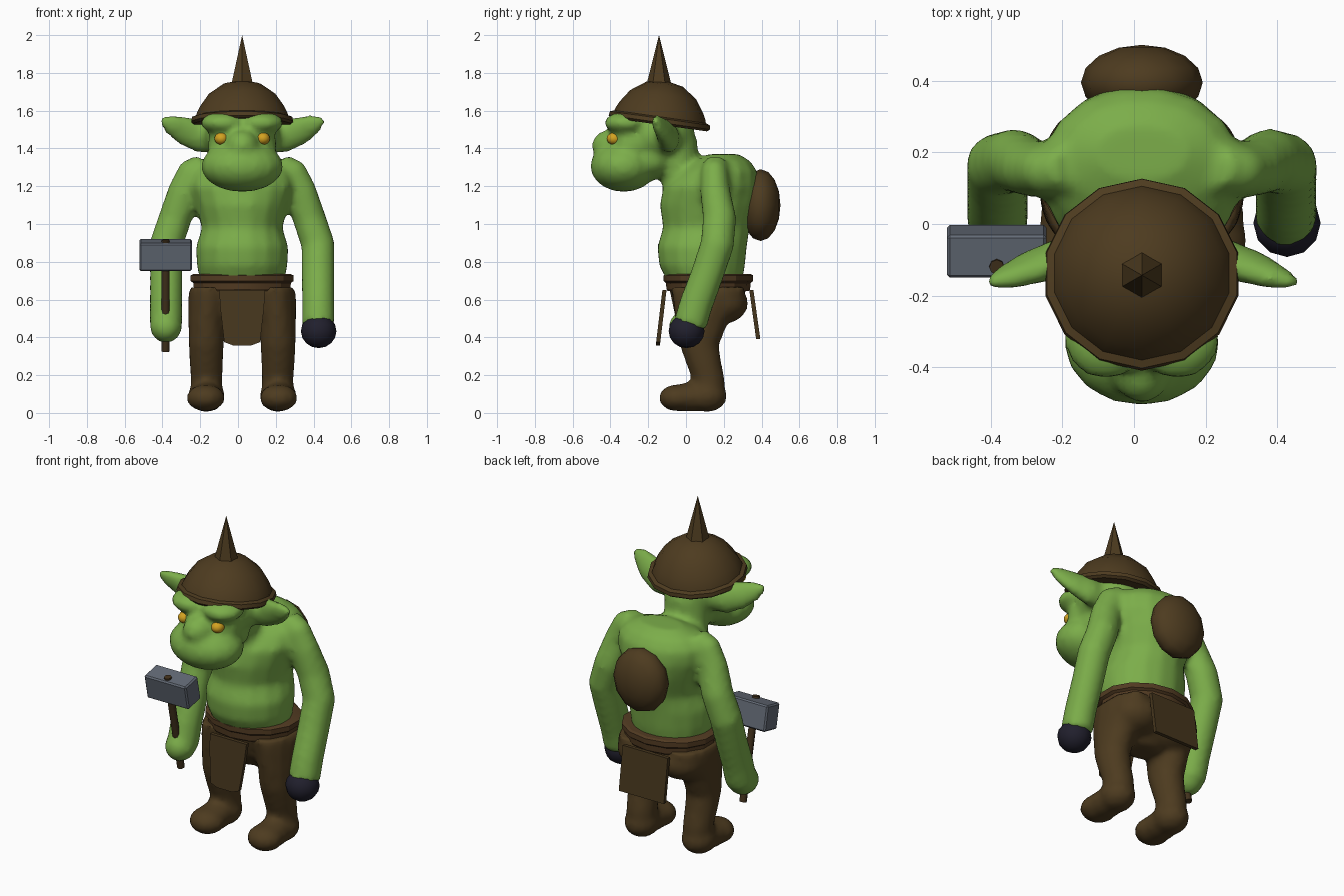
import bpy, bmesh
from math import sin, cos, pi, radians
from mathutils import Vector, Matrix

if "Cube" in bpy.data.objects:
    bpy.data.objects.remove(bpy.data.objects["Cube"])

AXIS_X = 0.022  # body symmetry plane


def material(name, rgb):
    m = bpy.data.materials.new(name)
    m.use_nodes = True
    m.diffuse_color = (*rgb, 1)
    bsdf = next(n for n in m.node_tree.nodes if n.type == 'BSDF_PRINCIPLED')
    bsdf.inputs["Base Color"].default_value = (*rgb, 1)
    return m


GREEN = material("green skin", (0.20, 0.42, 0.068))
BROWN = material("brown leather", (0.075, 0.044, 0.014))
BELT = material("belt leather", (0.085, 0.044, 0.016))
FLAP = material("dark cloth", (0.06, 0.036, 0.012))
STEEL = material("grey steel", (0.125, 0.145, 0.18))
BLACK = material("black glove", (0.015, 0.014, 0.026))
YELLOW = material("yellow eye", (0.65, 0.36, 0.015))
WOOD = material("dark wood", (0.055, 0.032, 0.012))


def finish(name, bm, mat, angle=40, voxel=0):
    """Turn a bmesh into an object, optionally fusing its shapes into one skin."""
    bmesh.ops.translate(bm, verts=bm.verts, vec=(AXIS_X, 0, 0))
    bmesh.ops.recalc_face_normals(bm, faces=bm.faces)
    me = bpy.data.meshes.new(name)
    bm.to_mesh(me)
    bm.free()
    me.materials.append(mat)
    ob = bpy.data.objects.new(name, me)
    bpy.context.collection.objects.link(ob)
    bpy.ops.object.select_all(action='DESELECT')
    ob.select_set(True)
    bpy.context.view_layer.objects.active = ob
    if voxel:
        fuse = ob.modifiers.new("fuse", 'REMESH')
        fuse.mode = 'VOXEL'
        fuse.voxel_size = voxel
        relax = ob.modifiers.new("relax", 'SMOOTH')
        relax.factor = 0.5
        relax.iterations = 5
        for m in ("fuse", "relax"):
            bpy.ops.object.modifier_apply(modifier=m)
    bpy.ops.object.shade_smooth_by_angle(angle=radians(angle))
    return ob


def ball(bm, centre, radii, segments=16, rings=10, turn=None):
    mat = Matrix.Translation(centre) @ Matrix.Diagonal((*radii, 1))
    if turn:
        mat = mat @ turn
    bmesh.ops.create_uvsphere(bm, u_segments=segments, v_segments=rings, radius=1, matrix=mat)


def loft(bm, rings, sides=16, side=1, follow=False, phase=0.5):
    """Skin elliptical rings (x, y, z, rx, ry); follow turns them along the path."""
    pts = [Vector(r[:3]) for r in rings]
    loops = []
    for i, (x, y, z, rx, ry) in enumerate(rings):
        t = pts[min(i + 1, len(pts) - 1)] - pts[max(i - 1, 0)]
        q = Vector((0, 0, 1)).rotation_difference(t)
        loop = []
        for k in range(sides):
            a = 2 * pi * (k + phase) / sides
            v = Vector((rx * cos(a), ry * sin(a), 0))
            if follow:
                v.rotate(q)
            v += pts[i]
            v.x *= side
            loop.append(bm.verts.new(v))
        loops.append(loop)
    for a, b in zip(loops, loops[1:]):
        for k in range(sides):
            n = (k + 1) % sides
            bm.faces.new((a[k], a[n], b[n], b[k]))
    bm.faces.new(loops[0][::-1])
    bm.faces.new(loops[-1])


# Body: torso, neck, head, ears and arms fused into one skin
bm = bmesh.new()
loft(bm, [(0, y, z, rx, ry) for z, y, rx, ry in (
    (.695, .10, .225, .20), (.78, .085, .243, .23), (.88, .085, .248, .24),
    (.98, .108, .215, .232), (1.10, .12, .25, .262), (1.20, .135, .285, .258),
    (1.28, .17, .275, .21), (1.335, .19, .22, .15), (1.37, .20, .13, .08))])
loft(bm, [(0, .03, 1.12, .17, .15), (0, -.03, 1.26, .13, .10), (0, -.06, 1.45, .14, .12)])
ball(bm, (0, -.15, 1.47), (.205, .20, .16))         # skull
ball(bm, (0, -.28, 1.42), (.185, .145, .15))        # face
ball(bm, (0, -.20, 1.34), (.17, .15, .11))          # jaw
ball(bm, (0, -.33, 1.305), (.22, .178, .135))       # muzzle
ball(bm, (0, -.395, 1.415), (.09, .105, .085))      # nose
for s in (-1, 1):
    ball(bm, (s * .10, -.315, 1.535), (.12, .12, .06))     # brow
    loft(bm, [(.12, -.09, 1.445, .075, .06), (.22, -.095, 1.465, .09, .06),
              (.31, -.122, 1.495, .078, .045), (.38, -.15, 1.53, .056, .032),
              (.43, -.165, 1.555, .022, .016)], 12, s, True)  # ear
    loft(bm, [(.403, .02, .46, .088, .09), (.403, .055, .58, .087, .09),
              (.402, .115, .74, .088, .088), (.402, .165, .89, .09, .09),
              (.355, .178, 1.03, .088, .09), (.305, .155, 1.17, .09, .08),
              (.255, .15, 1.27, .09, .075), (.20, .16, 1.31, .07, .07)],
         14, s, True)  # arm
ball(bm, (-.403, .0, .455), (.085, .095, .085))     # bare right hand
finish("body_skin", bm, GREEN, 60, .019)

# Glove on the left hand
bm = bmesh.new()
ball(bm, (.405, .003, .433), (.094, .095, .09), 12, 8)
finish("left_glove", bm, BLACK)

# Eyes
for s, label in ((-1, "right"), (1, "left")):
    bm = bmesh.new()
    ball(bm, (s * .11, -.38, 1.452), (.037, .04, .033), 12, 8)
    finish(label + "_eye", bm, YELLOW, 60)

# Trousers: hips, legs and feet fused together
bm = bmesh.new()
loft(bm, [(0, .10, .44, .10, .08), (0, .11, .54, .22, .16), (0, .12, .665, .25, .21)])
for s in (-1, 1):
    ball(bm, (s * .13, .19, .58), (.145, .14, .11))
    loft(bm, [(.188, .12, .05, .085, .09), (.188, .118, .18, .085, .088),
              (.19, .092, .27, .09, .095), (.19, .07, .36, .094, .105),
              (.188, .085, .48, .098, .14), (.18, .115, .58, .108, .185),
              (.165, .12, .665, .118, .20)], 14, s)
    ball(bm, (s * .19, .11, .09), (.099, .108, .086))
    ball(bm, (s * .192, .02, .083), (.094, .13, .077))
    ball(bm, (s * .193, -.045, .08), (.103, .10, .072))
finish("trousers", bm, BROWN, 60, .019)

# Belt: flared band, narrow at the bottom
bm = bmesh.new()
loft(bm, [(0, .118, z, .28 * f, .237 * f) for z, f in
          ((.645, .91), (.655, .935), (.688, .945), (.698, 1), (.728, 1), (.735, .94))], 14)
finish("belt", bm, BELT, 25)


# Loincloth flaps: sheared plates hanging from the belt
def flap(name, outline, y, slope, thickness):
    bm = bmesh.new()
    top = outline[0][1]
    face = bm.faces.new([bm.verts.new((x, y + slope * (top - z), z)) for x, z in outline])
    out = bmesh.ops.extrude_face_region(bm, geom=[face])
    verts = [v for v in out["geom"] if isinstance(v, bmesh.types.BMVert)]
    bmesh.ops.translate(bm, verts=verts, vec=(0, thickness, 0))
    finish(name, bm, FLAP, 25)


flap("front_flap", [(-.122, .65), (.122, .65), (.115, .55), (.095, .375), (.05, .358),
                    (-.05, .358), (-.095, .375), (-.115, .55)], -.125, -.12, .022)
flap("back_flap", [(-.15, .65), (.15, .65), (.15, .39), (-.15, .39)], .335, .14, .022)

# Backpack: flattened round bundle on the back
bm = bmesh.new()
ball(bm, (0, .395, 1.10), (.17, .105, .19), 12, 8, Matrix.Rotation(pi / 2, 4, 'X'))
finish("back_bundle", bm, BROWN, 45)

# Helmet: tilted dome with a rolled rim
tilt = Matrix.Translation((0, -.143, 1.526)) @ Matrix.Rotation(radians(-8), 4, 'X')
bm = bmesh.new()
loft(bm, [(0, 0, z, r, r * .98) for r, z in (
    (.262, 0), (.276, .012), (.272, .034), (.25, .042), (.244, .06),
    (.226, .095), (.18, .16), (.10, .216), (.03, .23))], 14)
bmesh.ops.transform(bm, matrix=tilt, verts=bm.verts)
finish("helmet", bm, BROWN, 35)

# Helmet spike
bm = bmesh.new()
bmesh.ops.create_cone(bm, cap_ends=True, segments=6, radius1=.068, radius2=0, depth=.27,
                      matrix=Matrix.Translation((0, -.143, 1.865)))
finish("helmet_spike", bm, BROWN, 20)

# Hammer: bevelled head on a leaning handle
lean = Matrix.Rotation(radians(12), 4, 'X')
bm = bmesh.new()
bmesh.ops.create_cube(bm, size=1, matrix=Matrix.Translation((-.405, -.076, .836)) @ lean
                      @ Matrix.Diagonal((.278, .122, .15, 1)))
bmesh.ops.bevel(bm, geom=bm.edges[:], offset=.008, segments=1, affect='EDGES')
finish("hammer_head", bm, STEEL, 20)
bm = bmesh.new()
bmesh.ops.create_cone(bm, cap_ends=True, segments=8, radius1=.021, radius2=.021, depth=.602,
                      matrix=Matrix.Translation((-.405, -.058, .62)) @ lean)
finish("hammer_handle", bm, WOOD, 50)
